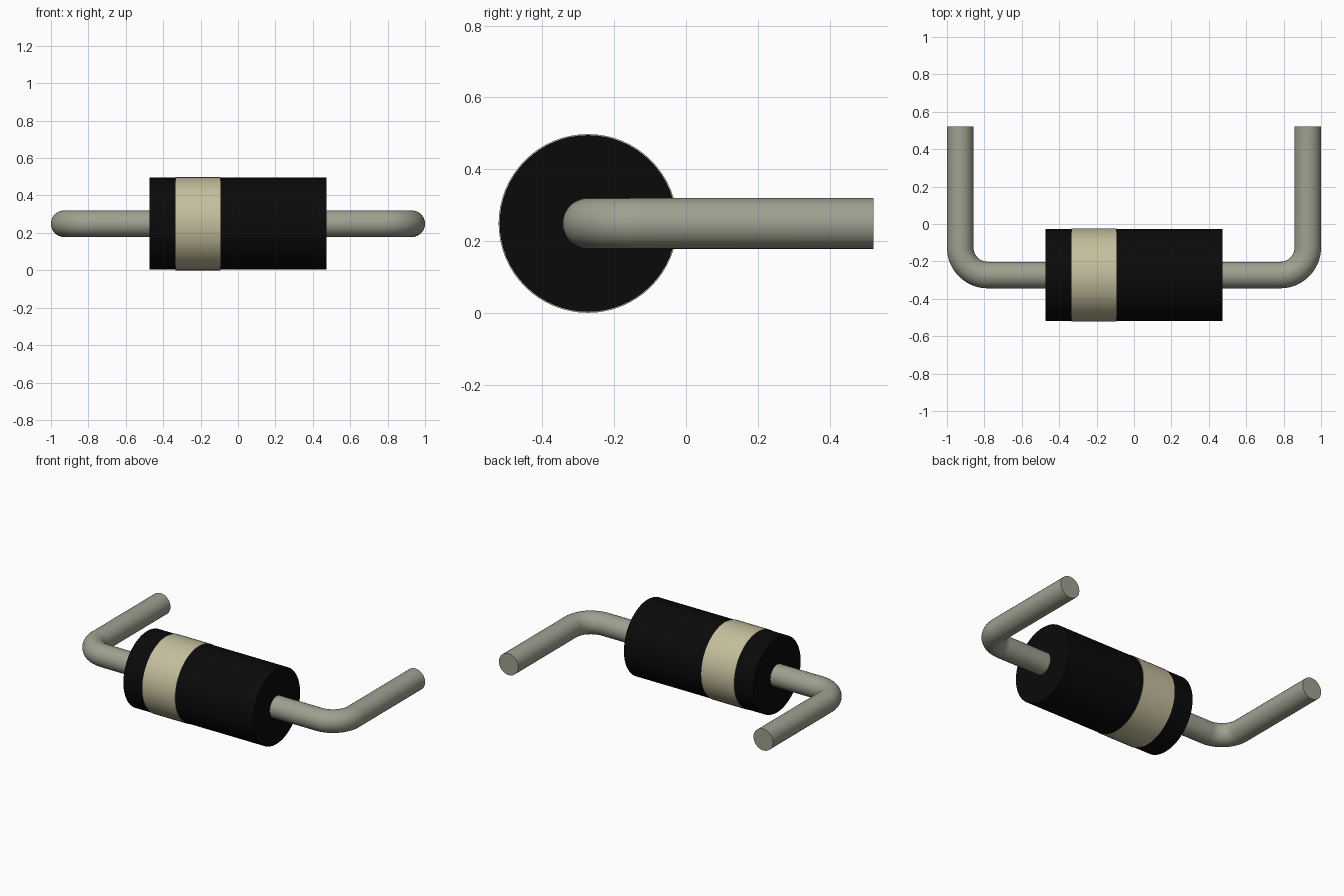
import bpy, bmesh, math
from mathutils import Vector

cube = bpy.data.objects.get("Cube")
if cube:
    bpy.data.objects.remove(cube, do_unlink=True)

AXIS_Y, AXIS_Z = -0.273, 0.249
SIDES = 64


def material(name, rgb):
    m = bpy.data.materials.new(name)
    m.use_nodes = True
    m.diffuse_color = (*rgb, 1)
    m.node_tree.nodes["Principled BSDF"].inputs["Base Color"].default_value = (*rgb, 1)
    return m


black = material("black plastic", (0.003, 0.003, 0.003))
cream = material("cream band", (0.56, 0.52, 0.34))
metal = material("dull metal", (0.35, 0.35, 0.28))


def sweep(name, path, mat, sides=SIDES):
    """Sweep circles along a horizontal path of (x, y, radius, heading) and cap the ends."""
    bm = bmesh.new()
    rings = []
    for x, y, radius, heading in path:
        side = Vector((-math.sin(heading), math.cos(heading), 0))
        ring = []
        for i in range(sides):
            a = math.tau * i / sides
            offset = side * math.cos(a) + Vector((0, 0, math.sin(a)))
            ring.append(bm.verts.new(Vector((x, y, AXIS_Z)) + offset * radius))
        rings.append(ring)
    for a, b in zip(rings, rings[1:]):
        for i in range(sides):
            j = (i + 1) % sides
            bm.faces.new((a[i], a[j], b[j], b[i]))
    bm.faces.new(rings[0])
    bm.faces.new(rings[-1])
    bmesh.ops.recalc_face_normals(bm, faces=bm.faces)
    mesh = bpy.data.meshes.new(name)
    bm.to_mesh(mesh)
    bm.free()
    mesh.materials.append(mat)
    obj = bpy.data.objects.new(name, mesh)
    bpy.context.collection.objects.link(obj)
    bpy.ops.object.select_all(action="DESELECT")
    obj.select_set(True)
    bpy.context.view_layer.objects.active = obj
    bpy.ops.object.shade_smooth_by_angle(angle=math.radians(35))
    return obj


# Cylindrical body and the slightly raised polarity band
sweep("body", [(x, AXIS_Y, 0.246, 0) for x in (-0.473, 0.472)], black)
sweep("polarity_band", [(x, AXIS_Y, 0.249, 0) for x in (-0.333, -0.094)], cream)

# Wire leads: out along the axis, round bend, then straight back
LEAD_X, BEND, WIRE = 0.929, 0.147, 0.071
STEPS = 16
for name, s in (("left_lead", 1), ("right_lead", -1)):
    path = [(s * 0.46, AXIS_Y, WIRE, 0)]
    for k in range(STEPS + 1):
        t = math.pi / 2 * k / STEPS
        path.append((s * (LEAD_X - BEND + BEND * math.sin(t)),
                     AXIS_Y + BEND * (1 - math.cos(t)), WIRE, s * t))
    path.append((s * LEAD_X, 0.522, WIRE, s * math.pi / 2))
    sweep(name, path, metal, 32)
